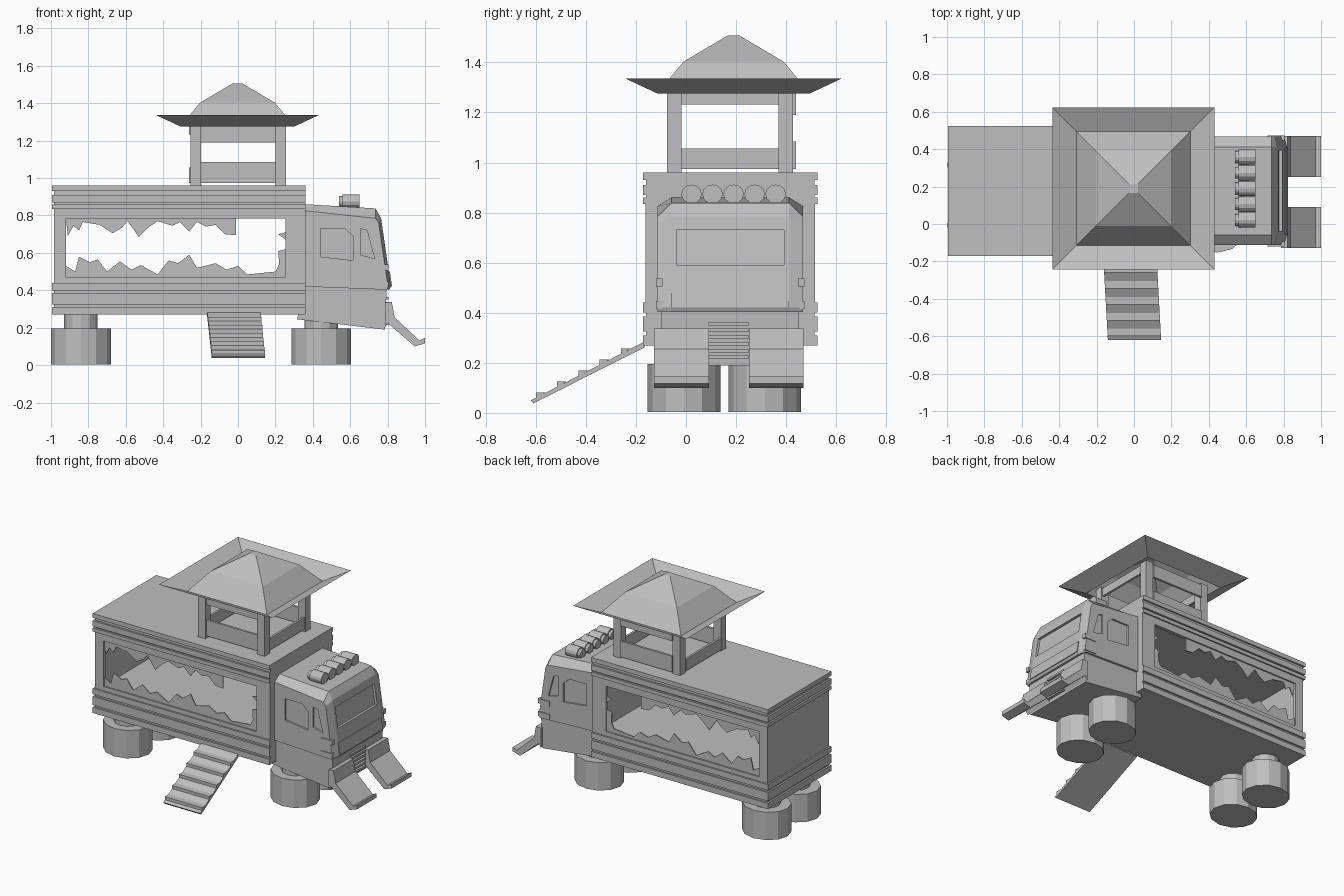
import bpy, bmesh
from math import radians, cos, sin, pi
from mathutils import Vector

if "Cube" in bpy.data.objects:
    bpy.data.objects.remove(bpy.data.objects["Cube"])

grey = bpy.data.materials.new("plain grey")
grey.use_nodes = True
COLOUR = (0.52, 0.52, 0.52, 1)
grey.diffuse_color = COLOUR
grey.node_tree.nodes["Principled BSDF"].inputs["Base Color"].default_value = COLOUR
MID = 0.177  # centre line of the truck in y


def finish(name, bm):
    bmesh.ops.recalc_face_normals(bm, faces=bm.faces)
    me = bpy.data.meshes.new(name)
    bm.to_mesh(me)
    bm.free()
    me.materials.append(grey)
    ob = bpy.data.objects.new(name, me)
    bpy.context.collection.objects.link(ob)
    return ob


def loft(name, rings, cap_start=True, cap_end=True):
    bm = bmesh.new()
    loops = [[bm.verts.new(p) for p in ring] for ring in rings]
    n = len(loops[0])
    for a, b in zip(loops, loops[1:]):
        for i in range(n):
            j = (i + 1) % n
            bm.faces.new((a[i], a[j], b[j], b[i]))
    if cap_start:
        bm.faces.new(loops[0])
    if cap_end:
        bm.faces.new(loops[-1])
    return finish(name, bm)


def prism(name, pts, y0, y1):
    """Outline in x and z, drawn out along y."""
    return loft(name, [[(x, y, z) for x, z in pts] for y in (y0, y1)])


def box(name, x0, x1, y0, y1, z0, z1):
    return prism(name, [(x0, z0), (x1, z0), (x1, z1), (x0, z1)], y0, y1)


def cylinder(name, centre, rx, ry, length, sides, along_x=False):
    c = Vector(centre)
    rings = []
    for t in (0, length):
        ring = []
        for i in range(sides):
            a = 2 * pi * i / sides
            u, v = rx * cos(a), ry * sin(a)
            ring.append(c + (Vector((t, u, v)) if along_x else Vector((u, v, t))))
        rings.append(ring)
    return loft(name, rings)


def cut(target, cutter):
    mod = target.modifiers.new("cut", "BOOLEAN")
    mod.operation, mod.solver, mod.object = "DIFFERENCE", "EXACT", cutter
    bpy.context.view_layer.objects.active = target
    bpy.ops.object.modifier_apply(modifier=mod.name)
    bpy.data.objects.remove(cutter)


# Stacked trim bands of the container, with grooves between them
def band(name, half, z0, z1):
    box(name, -0.985 - (half - 0.338), 0.36, MID - half, MID + half, z0, z1)


levels = [(0.27, 0.31, True), (0.31, 0.325, False), (0.325, 0.385, True),
          (0.385, 0.4, False), (0.4, 0.44, True), (0.835, 0.86, True),
          (0.86, 0.87, False), (0.87, 0.91, True), (0.91, 0.93, False), (0.93, 0.96, True)]
for z0, z1, out in levels:
    band("trim_band" if out else "trim_groove", 0.348 if out else 0.336, z0, z1)

# Container end walls and windowed sides
box("rear_wall", -0.985, -0.96, MID - 0.338, MID + 0.338, 0.44, 0.835)
box("front_wall", 0.335, 0.36, MID - 0.338, MID + 0.338, 0.44, 0.835)
upper_glass = [(-0.92, 0.785), (-0.91, 0.69), (-0.88, 0.745), (-0.85, 0.72), (-0.83, 0.765),
               (-0.74, 0.75), (-0.67, 0.705), (-0.62, 0.735), (-0.59, 0.77), (-0.53, 0.685),
               (-0.48, 0.735), (-0.43, 0.77), (-0.35, 0.745), (-0.31, 0.765), (-0.26, 0.715),
               (-0.22, 0.765), (-0.17, 0.74), (-0.12, 0.75), (-0.07, 0.7), (-0.01, 0.695),
               (-0.01, 0.785)]
lower_glass = [(-0.92, 0.53), (-0.87, 0.5), (-0.85, 0.58), (-0.79, 0.55), (-0.75, 0.565),
               (-0.7, 0.5), (-0.63, 0.555), (-0.57, 0.51), (-0.52, 0.535), (-0.43, 0.485),
               (-0.37, 0.56), (-0.32, 0.545), (-0.26, 0.59), (-0.22, 0.52), (-0.12, 0.545),
               (-0.06, 0.51), (0.0, 0.53), (0.05, 0.485), (0.2, 0.5), (0.22, 0.54),
               (0.215, 0.61), (0.255, 0.62), (0.255, 0.47), (-0.92, 0.47)]
shard = [(0.255, 0.71), (0.215, 0.7), (0.255, 0.67)]
for side in (-1, 1):
    y0, y1 = sorted((MID + side * 0.338, MID + side * 0.315))
    box("side_sill", -0.96, 0.335, y0, y1, 0.44, 0.47)
    box("side_header", -0.96, 0.335, y0, y1, 0.785, 0.835)
    box("side_rear_jamb", -0.96, -0.92, y0, y1, 0.47, 0.785)
    box("side_front_jamb", 0.255, 0.335, y0, y1, 0.47, 0.785)
    g = MID + side * 0.324
    for name, pts in (("upper", upper_glass), ("lower", lower_glass), ("small", shard)):
        prism(name + "_broken_pane", pts, g - 0.004, g + 0.004)

# Drum-shaped feet with hubs
for x in (-0.84, 0.445):
    for y in (-0.008, 0.315):
        cylinder("wheel_drum", (x, y, 0.003), 0.16, 0.145, 0.193, 12)
        cylinder("wheel_hub", (x, y, 0.195), 0.09, 0.085, 0.08, 12)

# Cab with chamfered roof edges and corners
inner = [(0.36, 0.86), (0.735, 0.838), (0.765, 0.785), (0.818, 0.42), (0.81, 0.403), (0.36, 0.42)]
outer = [(0.36, 0.825), (0.735, 0.785), (0.752, 0.76), (0.802, 0.42), (0.797, 0.403), (0.36, 0.42)]
cab = loft("cab", [[(x, MID + d, z) for x, z in pts] for d, pts in
                   ((-0.29, outer), (-0.235, inner), (0.235, inner), (0.29, outer))])
screen = [(0.755, 0.73), (0.79, 0.73), (0.81, 0.59), (0.776, 0.59)]
cut(cab, prism("screen_cutter", screen, MID - 0.215, MID + 0.215))
door_glass = [(0.44, 0.73), (0.57, 0.73), (0.615, 0.69), (0.615, 0.56), (0.44, 0.58)]
quarter_glass = [(0.655, 0.73), (0.69, 0.72), (0.73, 0.57), (0.655, 0.59)]
for side in (-1, 1):
    for pts in (door_glass, quarter_glass):
        cut(cab, prism("glass_cutter", pts, MID + side * 0.278, MID + side * 0.32))
    # Corner brackets
    for z in (0.505, 0.415):
        a, b = sorted((MID + side * 0.27, MID + side * 0.296))
        box("corner_bracket", 0.715, 0.805, a, b, z, z + 0.032)
prism("nose_band", [(0.78, 0.42), (0.824, 0.42), (0.812, 0.5), (0.78, 0.5)],
      MID - 0.235, MID + 0.235)

# Lower cab and grille
prism("lower_cab", [(0.355, 0.42), (0.795, 0.405), (0.785, 0.19), (0.315, 0.245), (0.33, 0.3)],
      MID - 0.275, MID + 0.275)
for i in range(6):
    z = 0.215 + i * 0.027
    box("grille_slat", 0.78, 0.805, 0.09, 0.25, z, z + 0.014)

# Bent front chutes
chute = [(0.785, 0.335), (0.822, 0.338), (0.838, 0.255), (0.97, 0.132), (1.0, 0.146),
         (1.0, 0.117), (0.945, 0.1), (0.8, 0.225), (0.785, 0.2)]
for y0 in (-0.127, 0.252):
    prism("front_chute", chute, y0, y0 + 0.218)

# Roof lamps
for i in range(5):
    y = 0.022 + i * 0.084
    cylinder("roof_lamp", (0.56, y, 0.874), 0.041, 0.038, 0.09, 12, True)
    cylinder("lamp_back", (0.54, y, 0.874), 0.032, 0.03, 0.02, 12, True)

# Boarding ramp, slightly askew
slope = [(-0.165, 0.285), (-0.165, 0.262), (-0.61, 0.038), (-0.62, 0.05)]


def skew(x, y):
    return x + 0.025 * (-0.165 - y) / 0.45


def ramp_part(name, pts):
    loft(name, [[(skew(x, y), y, z) for y, z in pts] for x in (-0.165, 0.12)])


ramp_part("boarding_ramp", slope)
for i in range(5):
    y = -0.24 - i * 0.085
    z = 0.285 + (y + 0.165) * 0.517
    ramp_part("ramp_tread", [(y + 0.02, z + 0.012), (y - 0.02, z + 0.011), (y - 0.02, z - 0.012)])

# Lookout tower: posts and rails
for x in (-0.255, 0.2):
    for y in (-0.075, 0.37):
        box("tower_post", x, x + 0.057, y, y + 0.058, 0.96, 1.3)
for y in (-0.06, 0.425):
    for z0, z1 in ((0.975, 1.085), (1.19, 1.28)):
        box("tower_long_rail", -0.2, 0.2, y, y + 0.015, z0, z1)
for x in (-0.263, 0.235):
    for z0, z1 in ((0.975, 1.057), (1.232, 1.29)):
        box("tower_short_rail", x, x + 0.015, -0.017, 0.37, z0, z1)

# Tower roof with an upturned brim
roof = [(0.433, 1.336), (0.305, 1.276), (0.2, 1.403), (0.024, 1.507)]
loft("tower_roof", [[(sx * h - 0.003, 0.19 + sy * h, z) for sx, sy in
                     ((-1, -1), (1, -1), (1, 1), (-1, 1))] for h, z in roof], cap_start=False)
